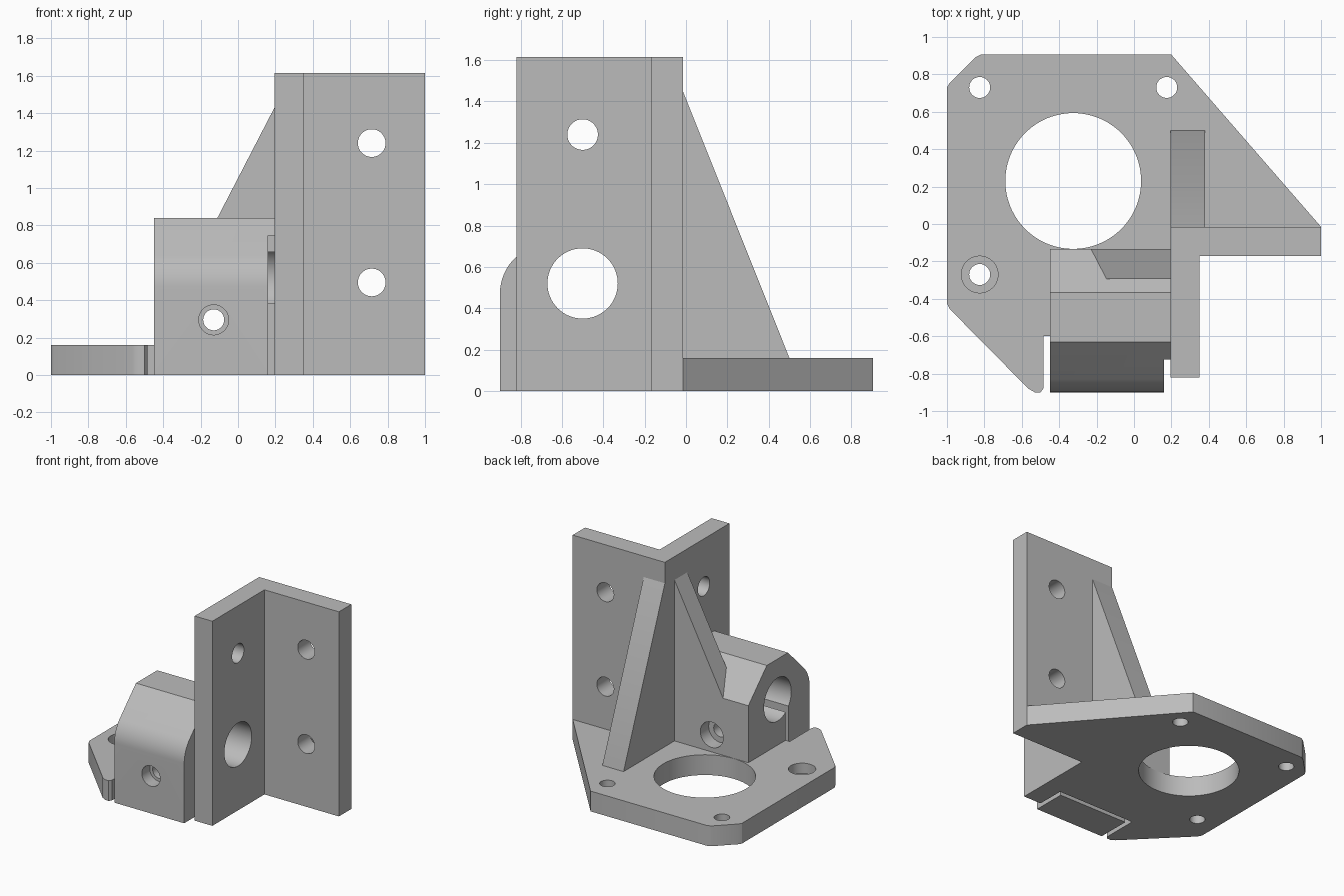
import bpy, bmesh
from math import pi, sin, cos, radians
from mathutils import Matrix, Vector

if "Cube" in bpy.data.objects:
    bpy.data.objects.remove(bpy.data.objects["Cube"], do_unlink=True)

grey = bpy.data.materials.new("plain grey")
grey.use_nodes = True
colour = (0.5, 0.5, 0.5, 1)
grey.diffuse_color = colour
grey.node_tree.nodes["Principled BSDF"].inputs["Base Color"].default_value = colour

# Map profile (a, b) and depth d into space for each extrusion axis
PLACE = {
    "x": lambda a, b, d: Vector((d, a, b)),
    "y": lambda a, b, d: Vector((a, d, b)),
    "z": lambda a, b, d: Vector((a, b, d)),
}


def prism(name, axis, points, start, end):
    """Extrude a 2D profile along an axis."""
    bm = bmesh.new()
    place = PLACE[axis]
    face = bm.faces.new([bm.verts.new(place(a, b, start)) for a, b in points])
    new = bmesh.ops.extrude_face_region(bm, geom=[face])["geom"]
    shift = place(0, 0, end - start)
    bmesh.ops.translate(bm, verts=[v for v in new if isinstance(v, bmesh.types.BMVert)], vec=shift)
    bmesh.ops.recalc_face_normals(bm, faces=bm.faces)
    mesh = bpy.data.meshes.new(name)
    bm.to_mesh(mesh)
    bm.free()
    mesh.materials.append(grey)
    obj = bpy.data.objects.new(name, mesh)
    bpy.context.collection.objects.link(obj)
    return obj


def arc(a, b, r, first=0, last=360, steps=64):
    angles = [radians(first + (last - first) * i / steps) for i in range(steps + 1)]
    if last - first == 360:
        angles.pop()
    return [(a + r * cos(t), b + r * sin(t)) for t in angles]


def rect(a0, a1, b0, b1):
    return [(a0, b0), (a1, b0), (a1, b1), (a0, b1)]


def cut(target, axis, points, start, end):
    """Subtract a prism from a part, then discard the cutter."""
    cutter = prism("cutter", axis, points, start, end)
    cutter.hide_render = True
    mod = target.modifiers.new("cut", "BOOLEAN")
    mod.operation, mod.solver, mod.object = "DIFFERENCE", "EXACT", cutter
    select(target)
    bpy.ops.object.modifier_apply(modifier=mod.name)
    bpy.data.objects.remove(cutter, do_unlink=True)


def select(obj):
    bpy.ops.object.select_all(action="DESELECT")
    obj.select_set(True)
    bpy.context.view_layer.objects.active = obj


# Base plate with the large opening and three fixing holes
base = prism("base_plate", "z", [
    (-1, 0.73), (-0.985, 0.755), (-0.85, 0.89), (-0.82, 0.905), (0.2, 0.905),
    (1, -0.015), (1, -0.1), (0.25, -0.1), (0.25, -0.2), (-0.4, -0.2), (-0.4, -0.6),
    (-0.485, -0.6), (-0.485, -0.88), (-0.5, -0.9), (-0.53, -0.9), (-0.565, -0.88),
    (-0.985, -0.455), (-1, -0.425)], 0, 0.16)
cut(base, "z", arc(-0.325, 0.23, 0.363, steps=96), -0.1, 0.3)
for x, y in [(-0.825, 0.73), (0.175, 0.73), (-0.825, -0.27)]:
    cut(base, "z", arc(x, y, 0.056), -0.1, 0.3)
cut(base, "z", arc(-0.825, -0.27, 0.098), 0.08, 0.3)

# Upright angle wall with mounting holes and the bore opening
wall = prism("angle_wall", "z", [
    (0.195, -0.82), (0.35, -0.82), (0.35, -0.17), (1, -0.17), (1, -0.015), (0.195, -0.015)], 0, 1.615)
for z in (0.495, 1.24):
    cut(wall, "y", arc(0.715, z, 0.074), -0.4, 0.2)
cut(wall, "x", arc(-0.5, 1.24, 0.074), 0.1, 0.5)
cut(wall, "x", arc(-0.5, 0.52, 0.17), 0.1, 0.5)

# Clamp block with rounded shoulder
clamp = prism("clamp_block", "x",
              [(-0.135, 0), (-0.135, 0.61), (-0.365, 0.84), (-0.63, 0.84)]
              + arc(-0.659, 0.47, 0.241, 135, 180, 10) + [(-0.9, 0)], -0.45, 0.195)
cut(clamp, "x", arc(-0.5, 0.52, 0.17), -0.6, 0.3)
# Slit below the bore and gap beside the wall free the clamping jaw
cut(clamp, "x", rect(-0.635, -0.6, -0.1, 0.45), -0.6, 0.17)
cut(clamp, "x", rect(-1, -0.6, -0.1, 0.745), 0.16, 0.3)
# Clamp screw hole with recesses at both ends
cut(clamp, "y", arc(-0.13, 0.295, 0.056), -1, 0)
cut(clamp, "y", arc(-0.13, 0.295, 0.08), -1, -0.8)
cut(clamp, "y", arc(-0.13, 0.295, 0.1), -0.24, 0)

# Sloping ribs behind and beside the wall
back_rib = prism("back_rib", "x", [(-0.05, 0.1), (-0.05, 1.45), (-0.015, 1.45), (0.5, 0.16), (0.5, 0.1)],
                 0.195, 0.38)
side_rib = prism("side_rib", "y", [(0.25, 0.5), (0.25, 1.43), (0.195, 1.43), (-0.286, 0.5)], -0.295, -0.135)

for part in (base, wall, clamp, back_rib, side_rib):
    select(part)
    bpy.ops.object.shade_smooth_by_angle(angle=radians(30))
